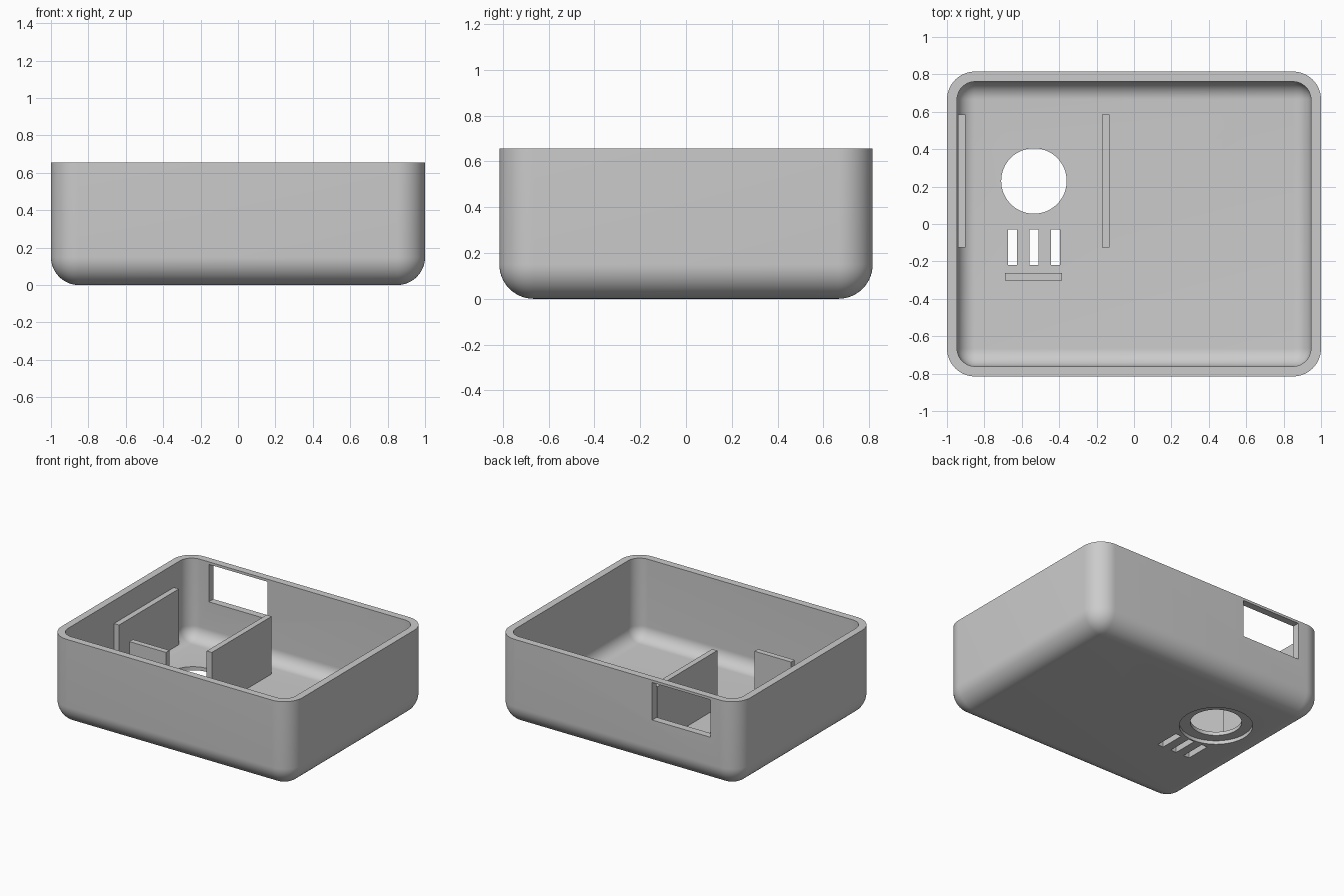
import bpy, bmesh, math
from mathutils import Vector

old = bpy.data.objects.get("Cube")
if old:
    bpy.data.objects.remove(old, do_unlink=True)

grey = bpy.data.materials.new("plain grey")
grey.use_nodes = True
COLOUR = (0.6, 0.6, 0.6, 1)
grey.diffuse_color = COLOUR
grey.node_tree.nodes["Principled BSDF"].inputs["Base Color"].default_value = COLOUR


def finish(name, bm):
    mesh = bpy.data.meshes.new(name)
    bm.to_mesh(mesh)
    bm.free()
    mesh.materials.append(grey)
    obj = bpy.data.objects.new(name, mesh)
    bpy.context.collection.objects.link(obj)
    return obj


def box(name, x, y, z, radius=0):
    """Box between (min, max) pairs; radius rounds all but the top edges."""
    bm = bmesh.new()
    bmesh.ops.create_cube(bm, size=1)
    for v in bm.verts:
        v.co = Vector([(r[0] + r[1]) / 2 + c * (r[1] - r[0])
                       for c, r in zip(v.co, (x, y, z))])
    if radius:
        edges = [e for e in bm.edges
                 if min(v.co.z for v in e.verts) < z[1] - 0.001]
        bmesh.ops.bevel(bm, geom=edges, offset=radius, offset_type='OFFSET',
                        segments=14, profile=0.5, affect='EDGES')
    return finish(name, bm)


def cylinder(name, x, y, z, radius):
    bm = bmesh.new()
    bmesh.ops.create_cone(bm, cap_ends=True, segments=64, radius1=radius,
                          radius2=radius, depth=z[1] - z[0])
    bmesh.ops.translate(bm, verts=bm.verts, vec=(x, y, sum(z) / 2))
    return finish(name, bm)


def cut(target, cutter):
    mod = target.modifiers.new("cut", 'BOOLEAN')
    mod.operation, mod.solver, mod.object = 'DIFFERENCE', 'EXACT', cutter
    bpy.context.view_layer.objects.active = target
    bpy.ops.object.modifier_apply(modifier=mod.name)
    bpy.data.objects.remove(cutter, do_unlink=True)


HEIGHT, WALL, HALF_Y = 0.655, 0.054, 0.815
HOLE_X, HOLE_Y = -0.535, 0.23

# Open tray with rounded lower edges
case = box("case_shell", (-1, 1), (-HALF_Y, HALF_Y), (0, HEIGHT), 0.15)
inner_x, inner_y = 1 - WALL, HALF_Y - WALL
cut(case, box("cavity", (-inner_x, inner_x), (-inner_y, inner_y),
              (WALL, HEIGHT + 0.2), 0.15 - WALL))

# Round floor opening with a shallow recess underneath
cut(case, cylinder("floor_hole", HOLE_X, HOLE_Y, (-0.1, 0.2), 0.175))
cut(case, cylinder("floor_recess", HOLE_X, HOLE_Y, (-0.1, 0.027), 0.25))

# Three vent slots
for i in (-1, 0, 1):
    x = HOLE_X + i * 0.115
    cut(case, box("slot", (x - 0.024, x + 0.024), (-0.22, -0.03), (-0.1, 0.2)))

# Window in the back wall, under a thin lintel
cut(case, box("window", (-0.775, -0.29), (0.7, 0.9), (0.355, 0.636)))

bpy.ops.object.select_all(action='DESELECT')
case.select_set(True)
bpy.context.view_layer.objects.active = case
bpy.ops.object.shade_smooth_by_angle(angle=math.radians(30))

# Upright plates standing on the floor
plate_z = (0.045, 0.486)
box("right_guide_plate", (-0.942, -0.9), (-0.125, 0.585), plate_z)
box("middle_guide_plate", (-0.172, -0.13), (-0.125, 0.585), plate_z)
box("front_stop_plate", (-0.69, -0.385), (-0.303, -0.261), plate_z)
